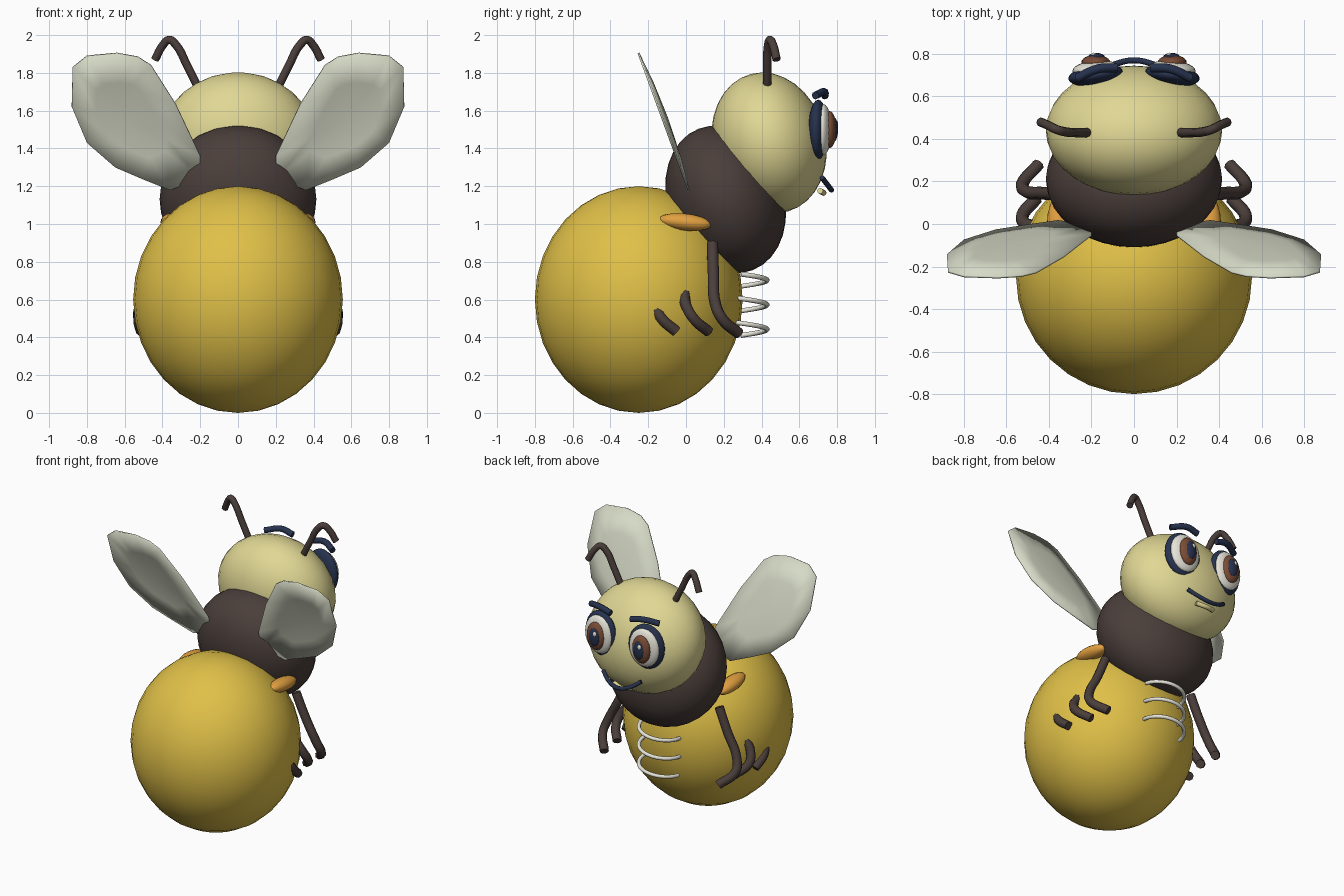
import bpy, bmesh, math
from mathutils import Vector

if "Cube" in bpy.data.objects:
    bpy.data.objects.remove(bpy.data.objects["Cube"])


def material(name, r, g, b):
    lin = [((c / 255 + 0.055) / 1.055) ** 2.4 for c in (r, g, b)]
    m = bpy.data.materials.new(name)
    m.diffuse_color = (*lin, 1)
    m.use_nodes = True
    m.node_tree.nodes["Principled BSDF"].inputs["Base Color"].default_value = m.diffuse_color
    return m


YELLOW = material("honey_yellow", 224, 192, 72)
CREAM = material("pale_cream", 224, 215, 148)
DARK = material("dark_brown", 74, 62, 58)
WING = material("wing_grey", 214, 218, 198)
NAVY = material("navy", 38, 50, 78)
WHITE = material("off_white", 232, 230, 218)
BROWN = material("iris_brown", 122, 76, 54)
ORANGE = material("orange", 226, 160, 64)


def finish(ob, name, mat):
    ob.name = name
    ob.data.materials.clear()
    ob.data.materials.append(mat)
    bpy.ops.object.select_all(action='DESELECT')
    ob.select_set(True)
    bpy.context.view_layer.objects.active = ob
    bpy.ops.object.shade_smooth_by_angle(angle=math.radians(50))
    return ob


def ball(name, mat, loc, radii, tilt=0, yaw=0, seg=32, rings=16):
    bpy.ops.mesh.primitive_uv_sphere_add(segments=seg, ring_count=rings, radius=1, location=loc,
                                         rotation=(math.radians(tilt), 0, math.radians(yaw)))
    ob = bpy.context.object
    ob.scale = radii
    return finish(ob, name, mat)


def tube(name, mat, points, radius, smooth=True):
    cu = bpy.data.curves.new(name, 'CURVE')
    cu.dimensions = '3D'
    cu.bevel_depth = radius
    cu.bevel_resolution = 2
    cu.use_fill_caps = True
    cu.resolution_u = 6
    if smooth:
        sp = cu.splines.new('BEZIER')
        sp.bezier_points.add(len(points) - 1)
        for bp, p in zip(sp.bezier_points, points):
            bp.co = p
            bp.handle_left_type = bp.handle_right_type = 'AUTO'
    else:
        sp = cu.splines.new('POLY')
        sp.points.add(len(points) - 1)
        for q, p in zip(sp.points, points):
            q.co = (*p, 1)
    ob = bpy.data.objects.new(name, cu)
    bpy.context.collection.objects.link(ob)
    bpy.ops.object.select_all(action='DESELECT')
    ob.select_set(True)
    bpy.context.view_layer.objects.active = ob
    bpy.ops.object.convert(target='MESH')
    return finish(bpy.context.object, name, mat)


def wing(name, s):
    # Cupped leaf: outline and inner ring joined to a pushed-in centre
    outline = [(.20, 1.24), (.20, 1.36), (.33, 1.635), (.46, 1.84), (.53, 1.885), (.64, 1.905),
               (.80, 1.89), (.875, 1.83), (.88, 1.62), (.80, 1.43), (.65, 1.30), (.51, 1.24), (.36, 1.18)]
    plane = lambda x, z, d=0: Vector((s * x, .01 - (z - 1.19) * .366 + d, z))
    cx, cz = .60, 1.56
    bm = bmesh.new()
    rim = [bm.verts.new(plane(x, z)) for x, z in outline]
    mid = [bm.verts.new(plane(cx + (x - cx) * .55, cz + (z - cz) * .55, .018)) for x, z in outline]
    hub = bm.verts.new(plane(cx, cz, .026))
    n = len(rim)
    for i in range(n):
        j = (i + 1) % n
        bm.faces.new((rim[i], rim[j], mid[j], mid[i]))
        bm.faces.new((mid[i], mid[j], hub))
    bmesh.ops.recalc_face_normals(bm, faces=bm.faces)
    me = bpy.data.meshes.new(name)
    bm.to_mesh(me)
    bm.free()
    ob = bpy.data.objects.new(name, me)
    bpy.context.collection.objects.link(ob)
    finish(ob, name, WING)
    mod = ob.modifiers.new("thickness", 'SOLIDIFY')
    mod.thickness = .01
    mod.offset = 0


# Body
ball("abdomen", YELLOW, (0, -.25, .6), (.555, .55, .6))
ball("thorax", DARK, (0, .21, 1.13), (.415, .307, .401), 20.7)
ball("head", CREAM, (0, .44, 1.43), (.415, .30, .377), 15)

for side, s in (("right", 1), ("left", -1)):
    def mir(pts):
        return [(s * x, y, z) for x, y, z in pts]

    wing(side + "_wing", s)
    ball(side + "_hip_bump", ORANGE, (s * .355, -.005, 1.01), (.055, .14, .045), -6, seg=16, rings=10)
    tube(side + "_antenna", DARK,
         mir([(.19, .43, 1.68), (.27, .43, 1.84), (.33, .435, 1.95), (.365, .445, 1.975),
              (.395, .46, 1.95), (.44, .48, 1.87)]), .022)

    # Legs
    tube(side + "_front_leg", DARK,
         mir([(.36, .14, .90), (.43, .145, .74), (.51, .155, .58), (.525, .19, .50), (.45, .28, .42)]), .03)
    tube(side + "_middle_leg", DARK,
         mir([(.46, -.01, .64), (.51, .0, .57), (.525, .04, .50), (.46, .12, .43)]), .03)
    tube(side + "_back_leg", DARK,
         mir([(.51, -.165, .56), (.525, -.13, .50), (.51, -.05, .43)]), .03)

    # Eye layers
    ball(side + "_eye_rim", NAVY, (s * .18, .70, 1.5), (.13, .05, .158), yaw=-8 * s, seg=24, rings=12)
    ball(side + "_eye_white", WHITE, (s * .18, .728, 1.5), (.11, .042, .135), yaw=-5 * s, seg=24, rings=12)
    ball(side + "_iris", BROWN, (s * .18, .76, 1.5), (.068, .036, .098), seg=24, rings=12)
    ball(side + "_pupil", NAVY, (s * .177, .782, 1.5), (.042, .023, .066), seg=16, rings=10)
    ball(side + "_eye_glint", WHITE, (s * .177 - .012, .796, 1.53), (.014, .010, .018), seg=12, rings=8)
    tube(side + "_eyebrow", NAVY,
         mir([(.08, .735, 1.68), (.17, .73, 1.70), (.27, .685, 1.68)]), .021)

# Mouth and lower lip
tube("mouth", NAVY, [(-.15, .72, 1.245), (-.08, .755, 1.20), (0, .77, 1.18), (.08, .755, 1.20),
                     (.15, .72, 1.245)], .014)
tube("lower_lip", CREAM, [(-.07, .71, 1.175), (0, .728, 1.165), (.07, .71, 1.175)], .016)

# Belly coil: two and a half turns of a vertical spring
turns, steps = 2.5, 60
coil = []
for i in range(steps + 1):
    t = i / steps
    a = 2 * math.pi * turns * t
    coil.append((.14 * math.cos(a), .29 + .14 * math.sin(a), .735 - .325 * t))
tube("belly_coil", WHITE, coil, .013, smooth=False)
